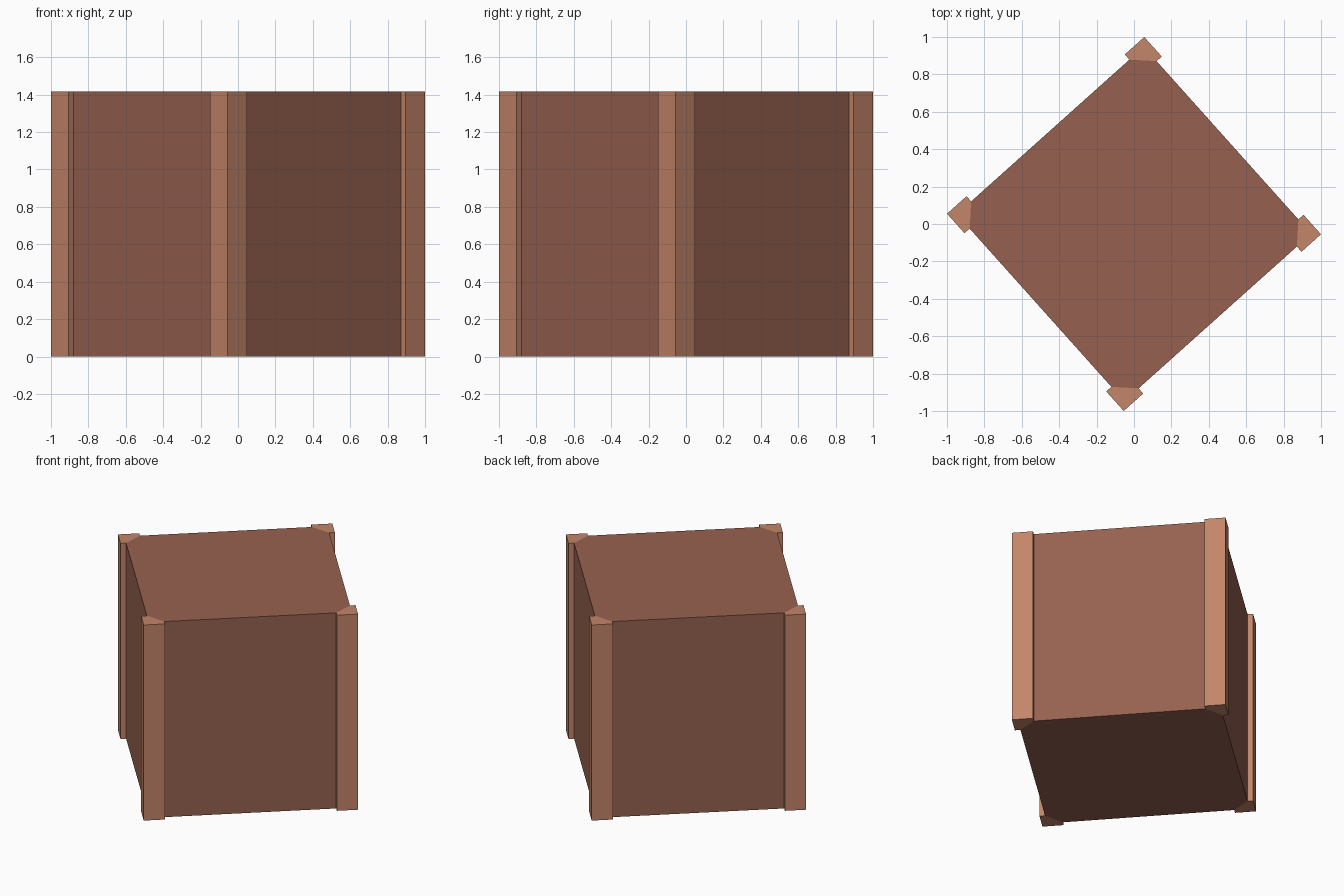
import bpy, bmesh, math

if "Cube" in bpy.data.objects:
    bpy.data.objects.remove(bpy.data.objects["Cube"])

TURN = math.radians(41.85)   # whole crate is turned about z
H = 1.416                    # height
OUT, WALL, IN = 0.708, 0.671, 0.568   # post face, panel face, post inner edge


def material(name, rgb):
    lin = [(c / 255 / 12.92) if c < 11 else ((c / 255 + 0.055) / 1.055) ** 2.4 for c in rgb]
    m = bpy.data.materials.new(name)
    m.diffuse_color = (*lin, 1)
    m.use_nodes = True
    m.node_tree.nodes["Principled BSDF"].inputs["Base Color"].default_value = m.diffuse_color
    return m


def prism(name, outline, mat, angle):
    """Extrude a flat outline from the ground to full height."""
    bm = bmesh.new()
    face = bm.faces.new([bm.verts.new((x, y, 0)) for x, y in outline])
    top = bmesh.ops.extrude_face_region(bm, geom=[face])["geom"]
    bmesh.ops.translate(bm, vec=(0, 0, H),
                        verts=[v for v in top if isinstance(v, bmesh.types.BMVert)])
    bmesh.ops.recalc_face_normals(bm, faces=bm.faces)
    me = bpy.data.meshes.new(name)
    bm.to_mesh(me)
    bm.free()
    me.materials.append(mat)
    ob = bpy.data.objects.new(name, me)
    ob.rotation_euler.z = angle
    bpy.context.collection.objects.link(ob)
    return ob


panel_brown = material("dark brown panel", (150, 97, 80))
post_brown = material("light brown post", (196, 133, 105))

# Crate body: square with chamfered corners
body = []
for sx, sy in ((1, 1), (-1, 1), (-1, -1), (1, -1)):
    pair = [(sx * WALL, sy * IN), (sx * IN, sy * WALL)]
    body += pair if sx * sy > 0 else pair[::-1]
prism("crate_body", body, panel_brown, TURN)

# Four corner posts, proud of the panels and fitted to the chamfers
post = [(OUT, OUT), (IN, OUT), (IN, WALL), (WALL, IN), (OUT, IN)]
# close the outer return so the section follows the panel face
post = [(OUT, OUT), (IN, OUT), (IN, WALL), (WALL, IN), (OUT, IN)]
for i in range(4):
    prism(f"corner_post_{i + 1}", post, post_brown, TURN + i * math.pi / 2)
